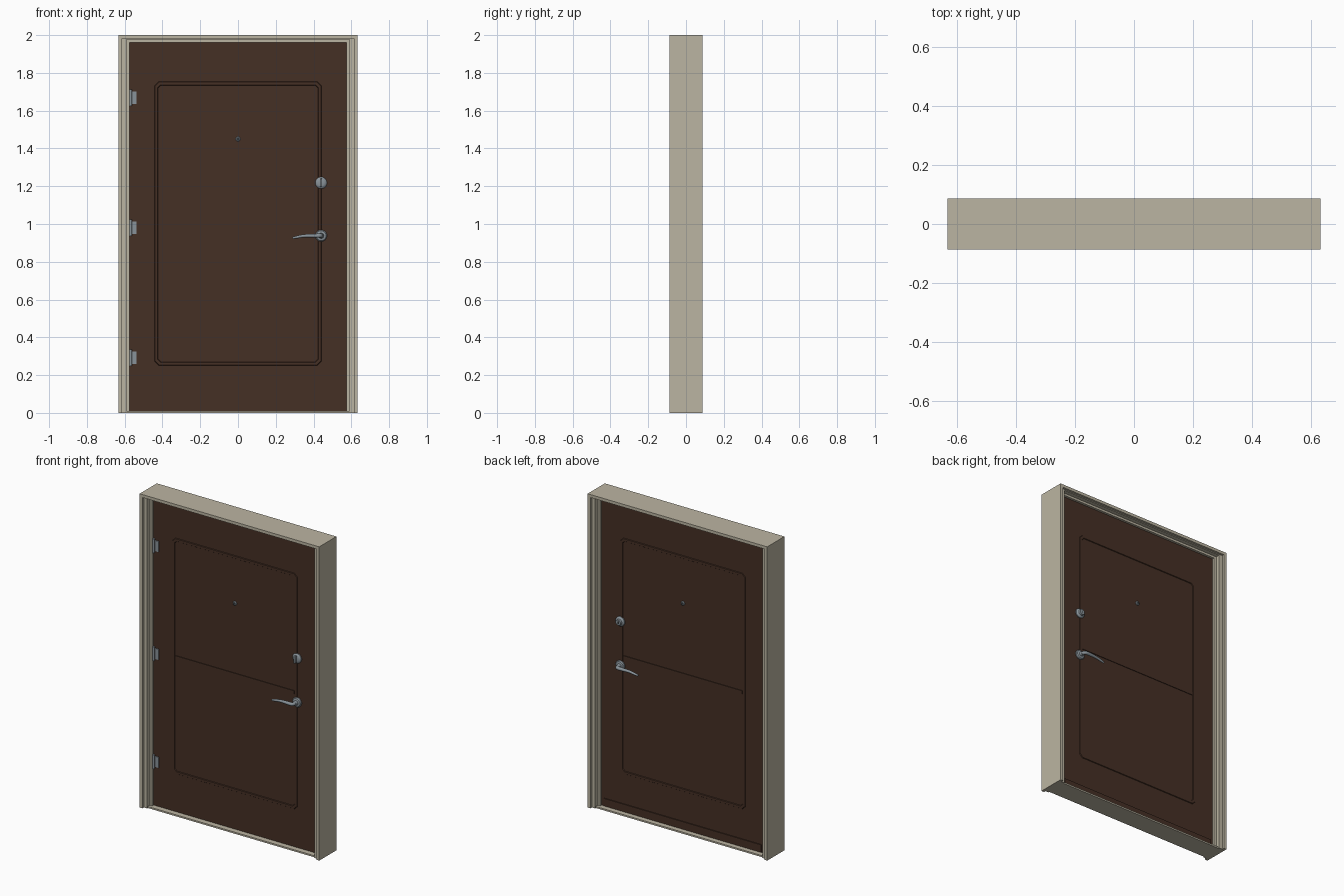
import bpy, bmesh, math
from mathutils import Matrix, Vector

if "Cube" in bpy.data.objects:
    bpy.data.objects.remove(bpy.data.objects["Cube"])


def material(name, col):
    m = bpy.data.materials.new(name)
    m.diffuse_color = (*col, 1)
    m.use_nodes = True
    m.node_tree.nodes["Principled BSDF"].inputs["Base Color"].default_value = m.diffuse_color
    return m


BEIGE = material("beige_paint", (0.50, 0.46, 0.36))
BROWN = material("dark_brown", (0.060, 0.029, 0.018))
METAL = material("grey_metal", (0.25, 0.29, 0.32))
DARK = material("dark_glass", (0.03, 0.035, 0.04))


def finish(name, bm, mat, smooth=False):
    bmesh.ops.recalc_face_normals(bm, faces=bm.faces)
    me = bpy.data.meshes.new(name)
    bm.to_mesh(me)
    bm.free()
    me.materials.append(mat)
    ob = bpy.data.objects.new(name, me)
    bpy.context.collection.objects.link(ob)
    if smooth:
        bpy.ops.object.select_all(action='DESELECT')
        ob.select_set(True)
        bpy.context.view_layer.objects.active = ob
        bpy.ops.object.shade_smooth_by_angle(angle=math.radians(35))
    return ob


def box(name, x, y, z, mat, bevel=0):
    """Box from (min, max) pairs."""
    lo, hi = Vector((x[0], y[0], z[0])), Vector((x[1], y[1], z[1]))
    bm = bmesh.new()
    bmesh.ops.create_cube(bm, size=1, matrix=Matrix.Translation((lo + hi) / 2)
                          @ Matrix.Diagonal((*(hi - lo), 1)))
    if bevel:
        bmesh.ops.bevel(bm, geom=bm.edges[:], offset=bevel, segments=2,
                        profile=0.5, affect='EDGES')
    return finish(name, bm, mat, bool(bevel))


def turned(name, x, z, s, profile, mat):
    """Solid turned about the y axis; profile is (radius, distance from y=0)."""
    bm = bmesh.new()
    n = 32
    rings = [[bm.verts.new((x + r * math.cos(2 * math.pi * i / n), s * d,
                            z + r * math.sin(2 * math.pi * i / n)))
              for i in range(n)] for r, d in profile]
    for a, b in zip(rings, rings[1:]):
        for i in range(n):
            bm.faces.new((a[i], a[(i + 1) % n], b[(i + 1) % n], b[i]))
    bm.faces.new(rings[0])
    bm.faces.new(rings[-1])
    return finish(name, bm, mat, True)


# Frame: side jambs, inner stops and thin casing on both faces
W, D = 0.633, 0.0865
for s, side in ((-1, "left"), (1, "right")):
    def span(a, b):
        return sorted((s * a, s * b))
    box(side + "_jamb", span(0.59, W), (-0.072, 0.072), (0, 2), BEIGE)
    box(side + "_stop", span(0.574, 0.59), (-0.045, 0.045), (0, 1.976), BEIGE)
    for f, face in ((-1, "front"), (1, "back")):
        box(f"{side}_{face}_casing", span(0.614, W),
            sorted((f * 0.072, f * D)), (0, 2), BEIGE)
box("header", (-0.59, 0.59), (-0.072, 0.072), (1.976, 2), BEIGE)
box("header_stop", (-0.574, 0.574), (-0.045, 0.045), (1.962, 1.976), BEIGE)
for f, face in ((-1, "front"), (1, "back")):
    box(f"header_{face}_casing", (-0.614, 0.614),
        sorted((f * 0.072, f * D)), (1.981, 2), BEIGE)
box("threshold", (-0.59, 0.59), (-0.065, 0.065), (0, 0.01), BEIGE)

# Door leaf and the sweep along its back
T = 0.03
box("door_leaf", (-0.574, 0.574), (-T, T), (0.01, 1.962), BROWN)
box("door_sweep", (-0.555, 0.555), (T, T + 0.006), (0.012, 0.06), BROWN)


# Panel moulding: ridge with clipped corners and a middle bar
def clipped_loop(bm, inset, y):
    x, z0, z1, c = 0.443 - inset, 0.25 + inset, 1.755 - inset, 0.022 - inset * 0.4
    pts = [(-x + c, z0), (x - c, z0), (x, z0 + c), (x, z1 - c),
           (x - c, z1), (-x + c, z1), (-x, z1 - c), (-x, z0 + c)]
    return [bm.verts.new((px, y, pz)) for px, pz in pts]


for f, face in ((-1, "front"), (1, "back")):
    bm = bmesh.new()
    loops = [clipped_loop(bm, i, f * (T + h)) for i, h in
             ((0, -0.002), (0.004, 0.004), (0.018, 0.004), (0.022, -0.002))]
    for a, b in zip(loops, loops[1:] + loops[:1]):
        for i in range(8):
            j = (i + 1) % 8
            bm.faces.new((a[i], a[j], b[j], b[i]))
    finish(face + "_panel_moulding", bm, BROWN)
    box(face + "_middle_moulding", (-0.42, 0.42),
        sorted((f * T, f * (T + 0.004))), (0.985, 1.005), BROWN)

# Hinges on the front left edge
for i, z in enumerate((0.292, 0.98, 1.668)):
    box(f"hinge_leaf_{i + 1}", (-0.574, -0.537), (-T - 0.005, -T),
        (z - 0.034, z + 0.034), METAL)
    bm = bmesh.new()
    bmesh.ops.create_cone(bm, cap_ends=True, segments=16, radius1=0.007,
                          radius2=0.007, depth=0.088,
                          matrix=Matrix.Translation((-0.569, -T - 0.007, z)))
    finish(f"hinge_pin_{i + 1}", bm, METAL, True)

# Peephole, lock and lever handle on both faces
LX, LOCK_Z, LEVER_Z = 0.44, 1.218, 0.938
for f, face in ((-1, "front"), (1, "back")):
    turned(face + "_peephole", 0, 1.45, f,
           [(0.013, T), (0.013, T + 0.004), (0.009, T + 0.007)], METAL)
    turned(face + "_peephole_lens", 0, 1.45, f,
           [(0.006, T + 0.006), (0.006, T + 0.008)], DARK)
    rose = [(0.031, T), (0.031, T + 0.006), (0.026, T + 0.012)]
    if f < 0:
        turned("front_lock_rose", LX, LOCK_Z, f, rose + [(0.016, T + 0.015)], METAL)
        box("thumb_turn", (LX - 0.006, LX + 0.006), (-T - 0.035, -T - 0.013),
            (LOCK_Z - 0.022, LOCK_Z + 0.022), METAL, 0.003)
    else:
        turned("back_lock_cylinder", LX, LOCK_Z, f,
               rose + [(0.019, T + 0.015), (0.017, T + 0.026)], METAL)
        box("key_slot", (LX - 0.0015, LX + 0.0015), (T + 0.024, T + 0.027),
            (LOCK_Z - 0.008, LOCK_Z + 0.008), DARK)
    turned(face + "_handle_rose", LX, LEVER_Z, f,
           rose + [(0.014, T + 0.015), (0.012, T + 0.030)], METAL)

    # Lever: tapered tube curving out of the rose
    cu = bpy.data.curves.new(face + "_lever", 'CURVE')
    cu.dimensions = '3D'
    cu.bevel_depth = 0.01
    cu.bevel_resolution = 3
    cu.use_fill_caps = True
    cu.materials.append(METAL)
    sp = cu.splines.new('NURBS')
    path = [(0.44, 0.05, 0, 1.1), (0.44, 0.074, 0, 1.1), (0.41, 0.075, 0.0, 1.1),
            (0.35, 0.072, 0.0, 0.85), (0.31, 0.071, -0.008, 0.75),
            (0.29, 0.069, -0.012, 0.6)]
    sp.points.add(len(path) - 1)
    for p, (x, d, dz, r) in zip(sp.points, path):
        p.co = (x, f * d, LEVER_Z + dz, 1)
        p.radius = r
    sp.order_u = 3
    sp.use_endpoint_u = True
    sp.resolution_u = 6
    bpy.context.collection.objects.link(bpy.data.objects.new(face + "_lever", cu))
